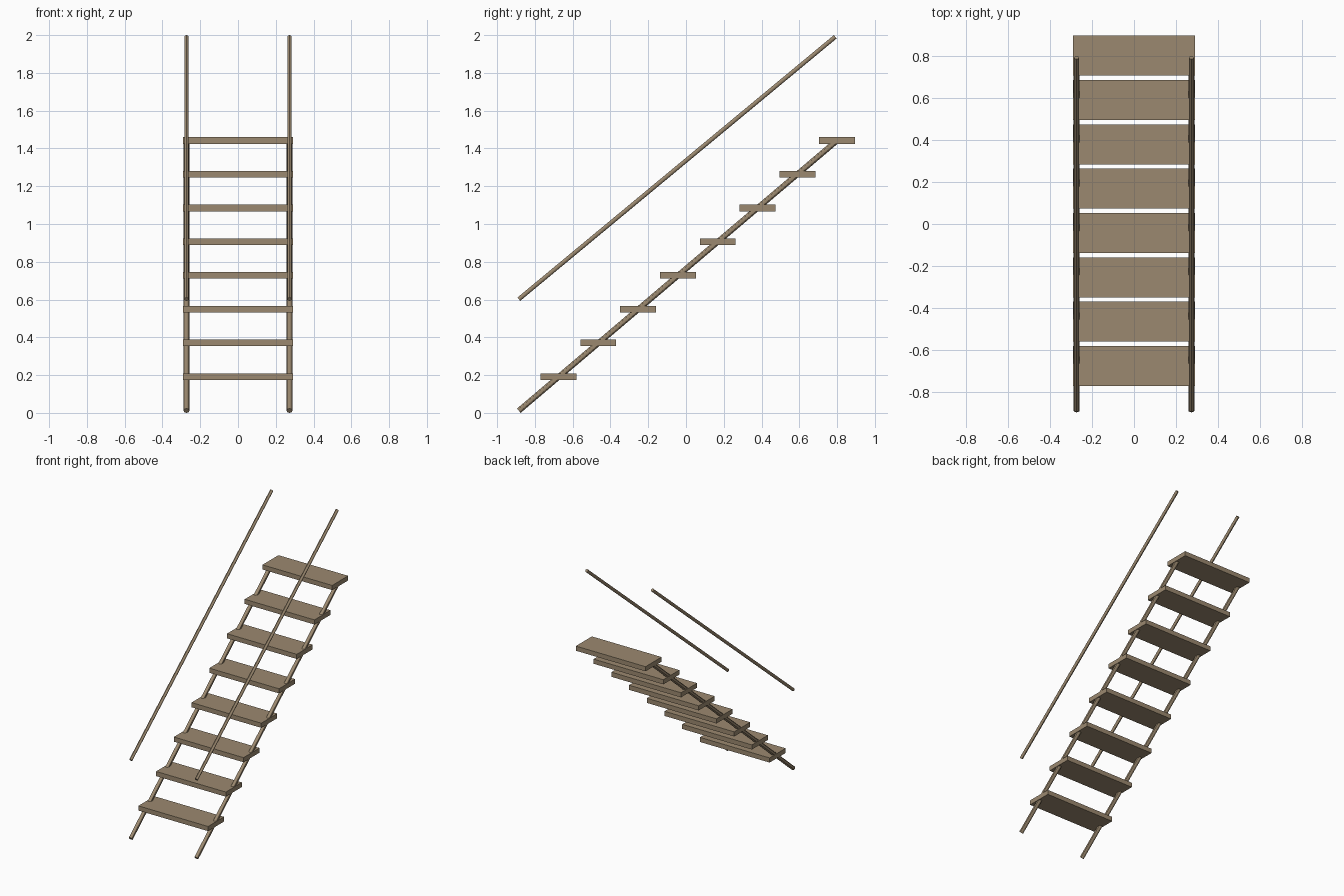
import bpy
from mathutils import Vector

if "Cube" in bpy.data.objects:
    bpy.data.objects.remove(bpy.data.objects["Cube"])

wood = bpy.data.materials.new("wood")
wood.diffuse_color = (0.33, 0.25, 0.16, 1)
wood.use_nodes = True
wood.node_tree.nodes["Principled BSDF"].inputs["Base Color"].default_value = wood.diffuse_color

STEPS = 8
FIRST = Vector((0, -0.675, 0.192))   # centre of lowest tread
LAST = Vector((0, 0.80, 1.442))      # centre of highest tread


def box(name, centre, size):
    bpy.ops.mesh.primitive_cube_add(size=1, location=centre)
    ob = bpy.context.object
    ob.name = name
    ob.scale = size
    bpy.ops.object.transform_apply(location=False, rotation=False, scale=True)
    ob.data.materials.append(wood)


def pole(name, a, b, radius):
    a, b = Vector(a), Vector(b)
    d = b - a
    bpy.ops.mesh.primitive_cylinder_add(vertices=12, radius=radius, depth=d.length, location=(a + b) / 2)
    ob = bpy.context.object
    ob.name = name
    ob.rotation_euler = d.to_track_quat('Z', 'Y').to_euler()
    ob.data.materials.append(wood)
    bpy.ops.object.shade_smooth_by_angle()


# Treads
for i in range(STEPS):
    box(f"tread_{i + 1}", FIRST.lerp(LAST, i / (STEPS - 1)), (0.58, 0.19, 0.035))

# Stringers and handrails on both sides
for side, s in (("left", -1), ("right", 1)):
    x = s * 0.273
    pole(f"stringer_{side}", (x, -0.885, 0.0115), (x, 0.80, 1.442), 0.015)
    pole(f"handrail_{side}", (x, -0.885, 0.602), (x, 0.79, 1.991), 0.0115)
